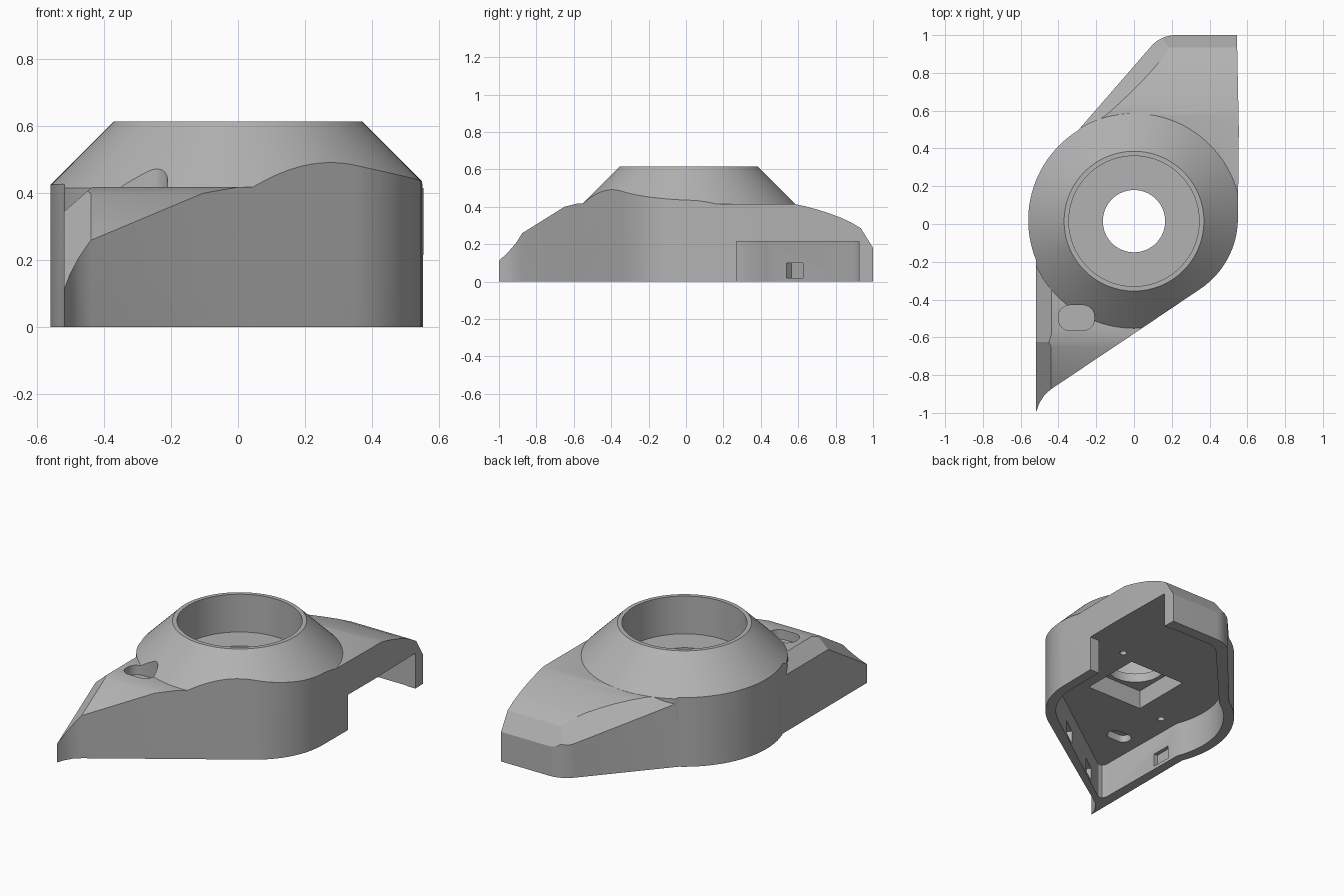
import bpy, bmesh, math
from mathutils import Vector, Matrix

if "Cube" in bpy.data.objects:
    bpy.data.objects.remove(bpy.data.objects["Cube"])

CY = 0.015                                   # y of the bore axis


def finish(name, bm):
    bmesh.ops.recalc_face_normals(bm, faces=bm.faces)
    me = bpy.data.meshes.new(name)
    bm.to_mesh(me)
    bm.free()
    ob = bpy.data.objects.new(name, me)
    bpy.context.collection.objects.link(ob)
    return ob


def prism_bm(pts, lo, hi, axis="z"):
    bm = bmesh.new()
    at = (lambda p, h: (p[0], p[1], h)) if axis == "z" else (lambda p, h: (h, p[0], p[1]))
    face = bm.faces.new([bm.verts.new(at(p, lo)) for p in pts])
    new = bmesh.ops.extrude_face_region(bm, geom=[face])["geom"]
    step = Vector(at((0, 0), hi - lo))
    bmesh.ops.translate(bm, vec=step, verts=[v for v in new if isinstance(v, bmesh.types.BMVert)])
    return bm


def prism(name, pts, lo, hi):
    return finish(name, prism_bm(pts, lo, hi))


def lathe(name, profile, n=128):
    """Solid of revolution about the bore axis from (radius, z) rings."""
    bm = bmesh.new()
    rings = [[bm.verts.new((r * math.cos(2 * math.pi * i / n),
                            CY + r * math.sin(2 * math.pi * i / n), z))
              for i in range(n)] for r, z in profile]
    for a, b in zip(rings, rings[1:]):
        for i in range(n):
            bm.faces.new((a[i], a[(i + 1) % n], b[(i + 1) % n], b[i]))
    bm.faces.new(rings[0])
    bm.faces.new(rings[-1])
    return finish(name, bm)


def box(name, centre, size, turn=0):
    bm = bmesh.new()
    bmesh.ops.create_cube(bm, size=1, matrix=Matrix.Translation(centre)
                          @ Matrix.Rotation(math.radians(turn), 4, "Z")
                          @ Matrix.Diagonal((*size, 1)))
    return finish(name, bm)


def arc(cx, cy, r, a0, a1, n):
    return [(cx + r * math.cos(math.radians(a0 + (a1 - a0) * i / n)),
             cy + r * math.sin(math.radians(a0 + (a1 - a0) * i / n))) for i in range(n + 1)]


def rounded(cx, cy, w, h, r):
    pts = []
    for k, (sx, sy) in enumerate([(1, 1), (-1, 1), (-1, -1), (1, -1)]):
        pts += arc(cx + sx * (w / 2 - r), cy + sy * (h / 2 - r), r, 90 * k, 90 * k + 90, 6)
    return pts


def boolean(target, tool, op):
    m = target.modifiers.new(op, "BOOLEAN")
    m.operation, m.solver, m.object = op, "EXACT", tool
    bpy.context.view_layer.objects.active = target
    bpy.ops.object.modifier_apply(modifier=m.name)
    bpy.data.objects.remove(tool)


# Wings: side profile swept across x, with chamfered edges
side = [(-1.05, -0.1), (-1.05, 0.15), (-0.89, 0.25), (-0.65, 0.40), (-0.58, 0.418), (0.58, 0.415),
        (0.64, 0.402), (0.70, 0.386), (0.76, 0.367), (0.82, 0.345), (0.88, 0.318),
        (0.935, 0.285), (1.0, 0.18), (1.0, -0.1)]
bm = prism_bm(side, -0.8, 0.8, "x")
cuts = [((-0.44, 0, 0.415), (-0.44, 1, 0.415), (-0.52, 0, 0.345)),
        ((-0.44, -0.89, 0.25), (-0.44, -0.65, 0.40), (-0.52, -0.89, 0.18)),
        ((-0.20, 0.54, 0.415), (0.17, 0.92, 0.29), (-0.255, 0.585, 0.325))]
for a, b, c in cuts:
    a, b, c = Vector(a), Vector(b), Vector(c)
    no = (b - a).cross(c - a).normalized()
    if no.z < 0:
        no.negate()
    bmesh.ops.bisect_plane(bm, geom=bm.verts[:] + bm.edges[:] + bm.faces[:],
                           plane_co=a, plane_no=no, clear_outer=True)
    bmesh.ops.holes_fill(bm, edges=[e for e in bm.edges if e.is_boundary])
body = finish("housing", bm)

# Conical collar, then trim everything to the plan outline
boolean(body, lathe("collar", [(0.57, -0.1), (0.57, 0.415), (0.37, 0.615)]), "UNION")
plan = ([(-0.52, -1.0), (-0.502, -0.95), (-0.475, -0.907), (-0.44, -0.875), (0.03, -0.56)]
        + arc(0.1, 0.03, 0.45, -56, 0, 16) + [(0.555, 0.5), (0.545, 1.0)]
        + arc(0.22, 0.83, 0.17, 90, 139, 8) + arc(0, 0.02, 0.56, 122, 202, 24))
boolean(body, prism("outline", plan, 0, 1), "INTERSECT")

# Hollow underside and the opening in the right wall
inner = ([(-0.455, -0.79), (-0.443, -0.815), (-0.42, -0.815), (-0.40, -0.805), (0.0, -0.52)]
         + arc(0.1, 0.03, 0.39, -56, 0, 16) + [(0.49, 0.93)]
         + arc(0.22, 0.82, 0.11, 90, 139, 6) + arc(0, 0.02, 0.50, 122, 202, 24))
boolean(body, prism("cavity", inner, -0.1, 0.215), "DIFFERENCE")
boolean(body, box("side_opening", (0.58, 0.5975, 0.0575), (0.3, 0.655, 0.315)), "DIFFERENCE")

# Bore, through hole and square pocket beneath it
boolean(body, lathe("bore", [(0.345, 0.385), (0.345, 0.8)]), "DIFFERENCE")
boolean(body, lathe("through_hole", [(0.165, 0.1), (0.165, 0.5)], 64), "DIFFERENCE")
boolean(body, box("square_pocket", (0, CY, 0.24), (0.38, 0.38, 0.18)), "DIFFERENCE")

# Rounded slot in the front wing, with a shallow twin beneath
boolean(body, prism("slot", rounded(-0.305, -0.497, 0.19, 0.135, 0.06), 0.36, 0.8), "DIFFERENCE")
boolean(body, prism("lower_slot", rounded(-0.305, -0.497, 0.15, 0.09, 0.04), 0.1, 0.26), "DIFFERENCE")

# Screw holes in the ceiling
for x, y in [(0.29, 0.25), (-0.36, -0.19)]:
    boolean(body, prism("screw_hole", arc(x, y, 0.02, 0, 345, 23), 0.1, 0.27), "DIFFERENCE")

# Clip recesses in the inner walls
for x, y, turn in [(-0.455, -0.31, 90), (-0.15, 0.59, 49), (-0.24, -0.69, 34), (0.12, -0.44, 34)]:
    boolean(body, box("clip_recess", (x, y, 0.06), (0.12, 0.06, 0.08), turn), "DIFFERENCE")

# Plain grey finish
grey = bpy.data.materials.new("grey")
grey.diffuse_color = (0.45, 0.45, 0.45, 1)
grey.use_nodes = True
grey.node_tree.nodes["Principled BSDF"].inputs["Base Color"].default_value = grey.diffuse_color
body.data.materials.clear()
body.data.materials.append(grey)
for p in body.data.polygons:
    p.material_index = 0
bpy.ops.object.select_all(action="DESELECT")
body.select_set(True)
bpy.context.view_layer.objects.active = body
bpy.ops.object.shade_smooth_by_angle(angle=math.radians(25))
